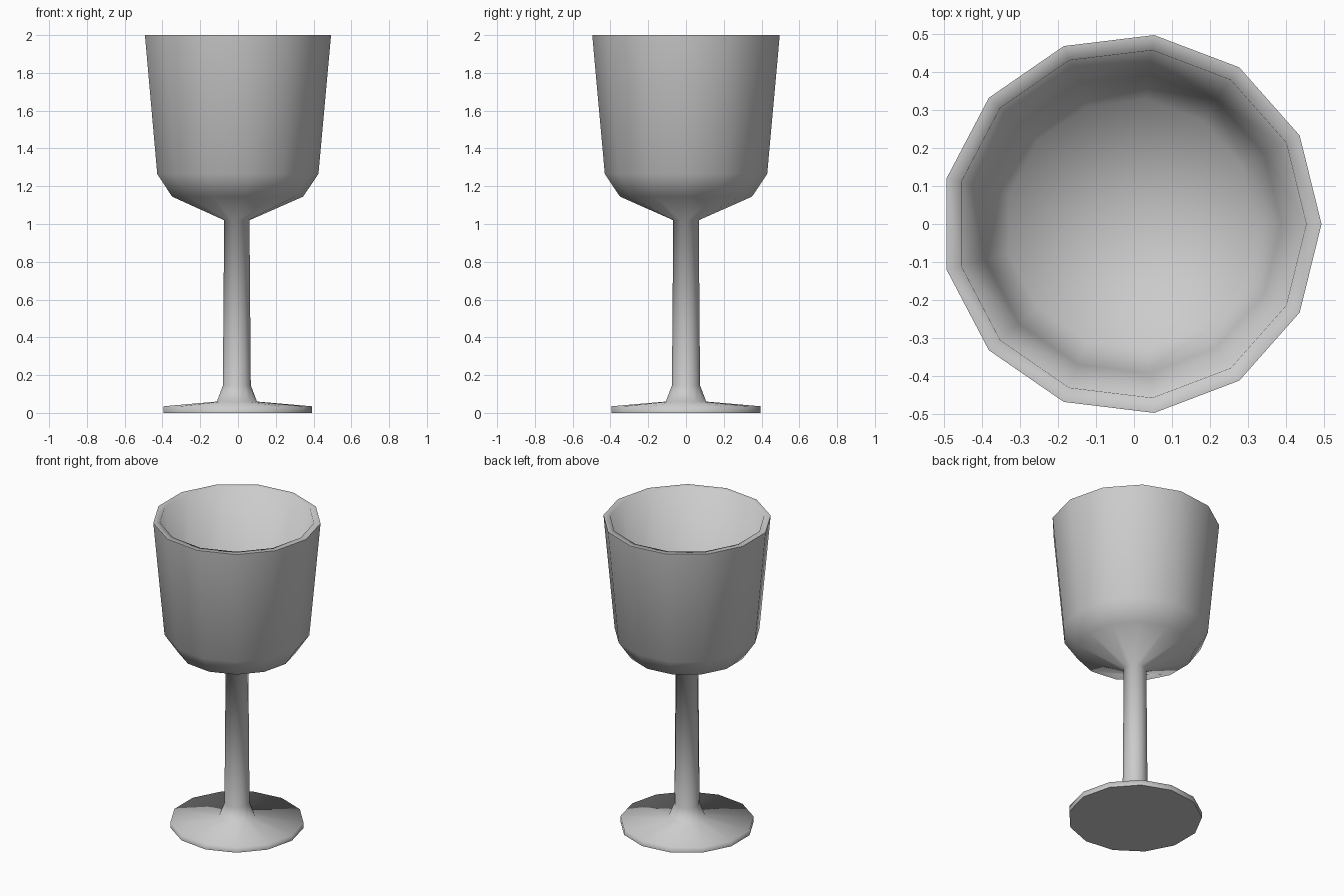
import bpy, bmesh, math

if "Cube" in bpy.data.objects:
    bpy.data.objects.remove(bpy.data.objects["Cube"])

SIDES = 13
# Lathe profile (radius, z): foot, stem, bowl outside, rim, bowl inside
PROFILE = [(0, 0), (0.398, 0), (0.398, 0.035), (0.108, 0.06), (0.075, 0.145),
           (0.068, 1.02), (0.352, 1.145), (0.433, 1.265), (0.5, 2.0),
           (0.46, 2.0), (0.395, 1.28), (0.33, 1.18), (0, 1.06)]


def lathe(name, profile, sides):
    bm = bmesh.new()
    rings = []
    for r, z in profile:
        if r == 0:
            rings.append([bm.verts.new((0, 0, z))] * sides)
        else:
            rings.append([bm.verts.new((r * math.cos(2 * math.pi * i / sides),
                                        r * math.sin(2 * math.pi * i / sides), z))
                          for i in range(sides)])
    for a, b in zip(rings, rings[1:]):
        for i in range(sides):
            j = (i + 1) % sides
            bm.faces.new(list(dict.fromkeys((a[i], a[j], b[j], b[i]))))
    bmesh.ops.recalc_face_normals(bm, faces=bm.faces)
    # Centre the odd-sided outline on x
    xs = [v.co.x for v in bm.verts]
    bmesh.ops.translate(bm, verts=bm.verts, vec=(-(max(xs) + min(xs)) / 2, 0, 0))
    mesh = bpy.data.meshes.new(name)
    bm.to_mesh(mesh)
    bm.free()
    obj = bpy.data.objects.new(name, mesh)
    bpy.context.collection.objects.link(obj)
    return obj


# Goblet: smooth except the outer rim and underside edges
goblet = lathe("goblet", PROFILE, SIDES)
bpy.context.view_layer.objects.active = goblet
goblet.select_set(True)
bpy.ops.object.shade_smooth_by_angle(angle=math.radians(89))
